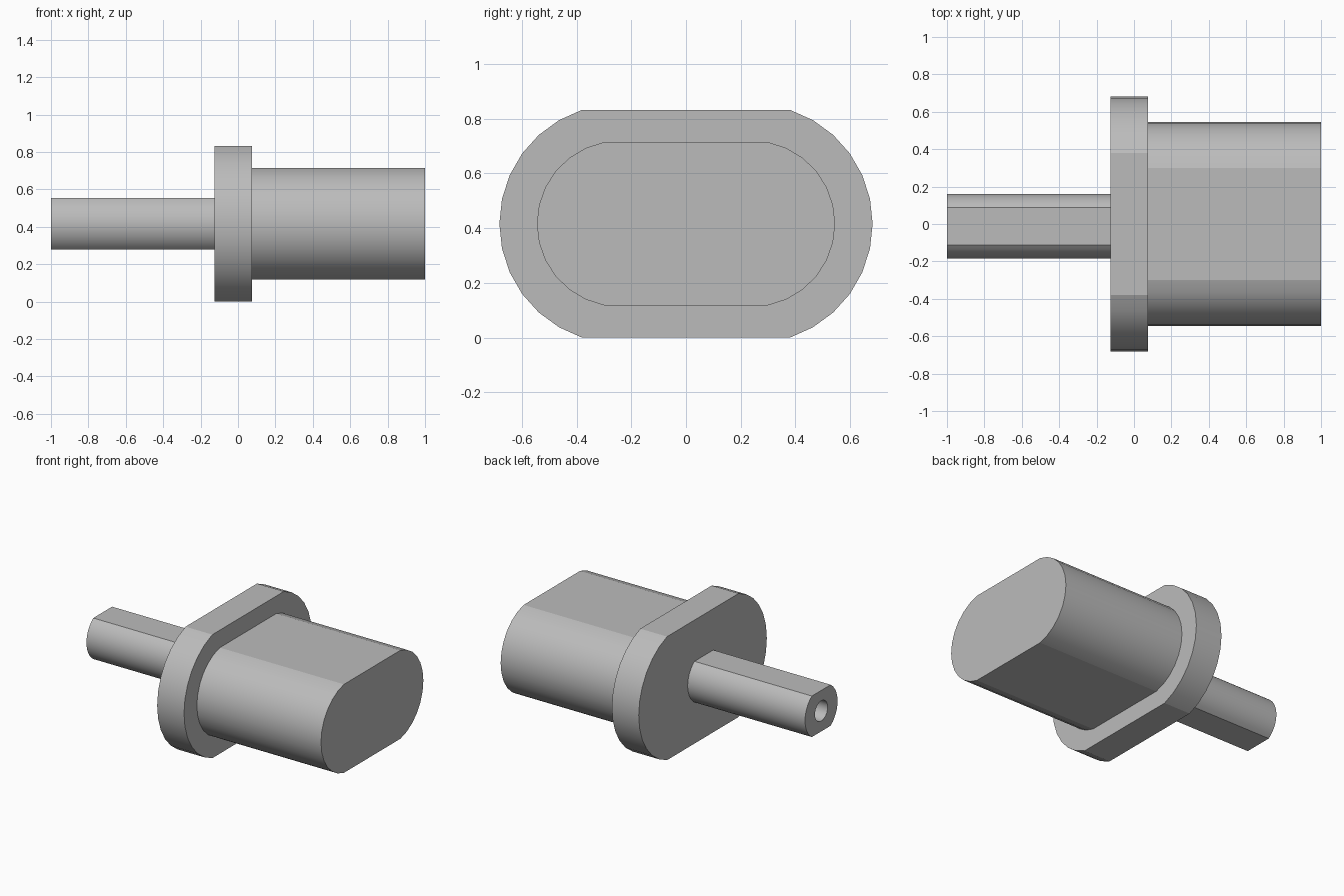
import bpy
import math

if "Cube" in bpy.data.objects:
    bpy.data.objects.remove(bpy.data.objects["Cube"], do_unlink=True)

GREY = (0.5, 0.5, 0.5, 1)
grey = bpy.data.materials.new("plain grey")
grey.use_nodes = True
grey.diffuse_color = GREY
grey.node_tree.nodes["Principled BSDF"].inputs["Base Color"].default_value = GREY

MID_Z = 0.416


def flat_sided_profile(half_y, half_z, corner_y, steps=12):
    """Two circular arcs joined by flats at the top and bottom."""
    centre = (half_y**2 - corner_y**2 - half_z**2) / (2 * (half_y - corner_y))
    radius = half_y - centre
    limit = math.atan2(half_z, corner_y - centre)
    angles = [limit * (2 * i / steps - 1) for i in range(steps + 1)]
    arc = [(centre + radius * math.cos(a), radius * math.sin(a)) for a in angles]
    return arc + [(-y, -z) for y, z in arc]


def extrude_along_x(name, profile, x0, x1, mid_y=0.0):
    n = len(profile)
    verts = [(x, y + mid_y, z + MID_Z) for x in (x0, x1) for y, z in profile]
    faces = [(i, (i + 1) % n, (i + 1) % n + n, i + n) for i in range(n)]
    faces += [tuple(reversed(range(n))), tuple(range(n, 2 * n))]
    mesh = bpy.data.meshes.new(name)
    mesh.from_pydata(verts, [], faces)
    mesh.materials.append(grey)
    obj = bpy.data.objects.new(name, mesh)
    bpy.context.collection.objects.link(obj)
    return obj


def smooth(obj):
    bpy.ops.object.select_all(action="DESELECT")
    obj.select_set(True)
    bpy.context.view_layer.objects.active = obj
    bpy.ops.object.shade_smooth_by_angle(angle=math.radians(16))


# Wide plug body and its collar
body = extrude_along_x("body", flat_sided_profile(0.545, 0.298, 0.3), 0.075, 1.0)
flange = extrude_along_x("flange", flat_sided_profile(0.682, 0.416, 0.38), -0.125, 0.075)

# Narrow shaft with a bore in its free end
shaft = extrude_along_x("shaft", flat_sided_profile(0.173, 0.138, 0.1), -1.0, -0.125, -0.012)
circle = [(0.068 * math.cos(math.tau * i / 24), 0.068 * math.sin(math.tau * i / 24))
          for i in range(24)]
cutter = extrude_along_x("bore_cutter", circle, -1.1, -0.4, -0.012)
cutter.hide_render = True

bore = shaft.modifiers.new("bore", "BOOLEAN")
bore.operation = "DIFFERENCE"
bore.solver = "EXACT"
bore.object = cutter
bpy.context.view_layer.objects.active = shaft
bpy.ops.object.modifier_apply(modifier=bore.name)
bpy.data.objects.remove(cutter, do_unlink=True)

for part in (body, flange, shaft):
    smooth(part)
